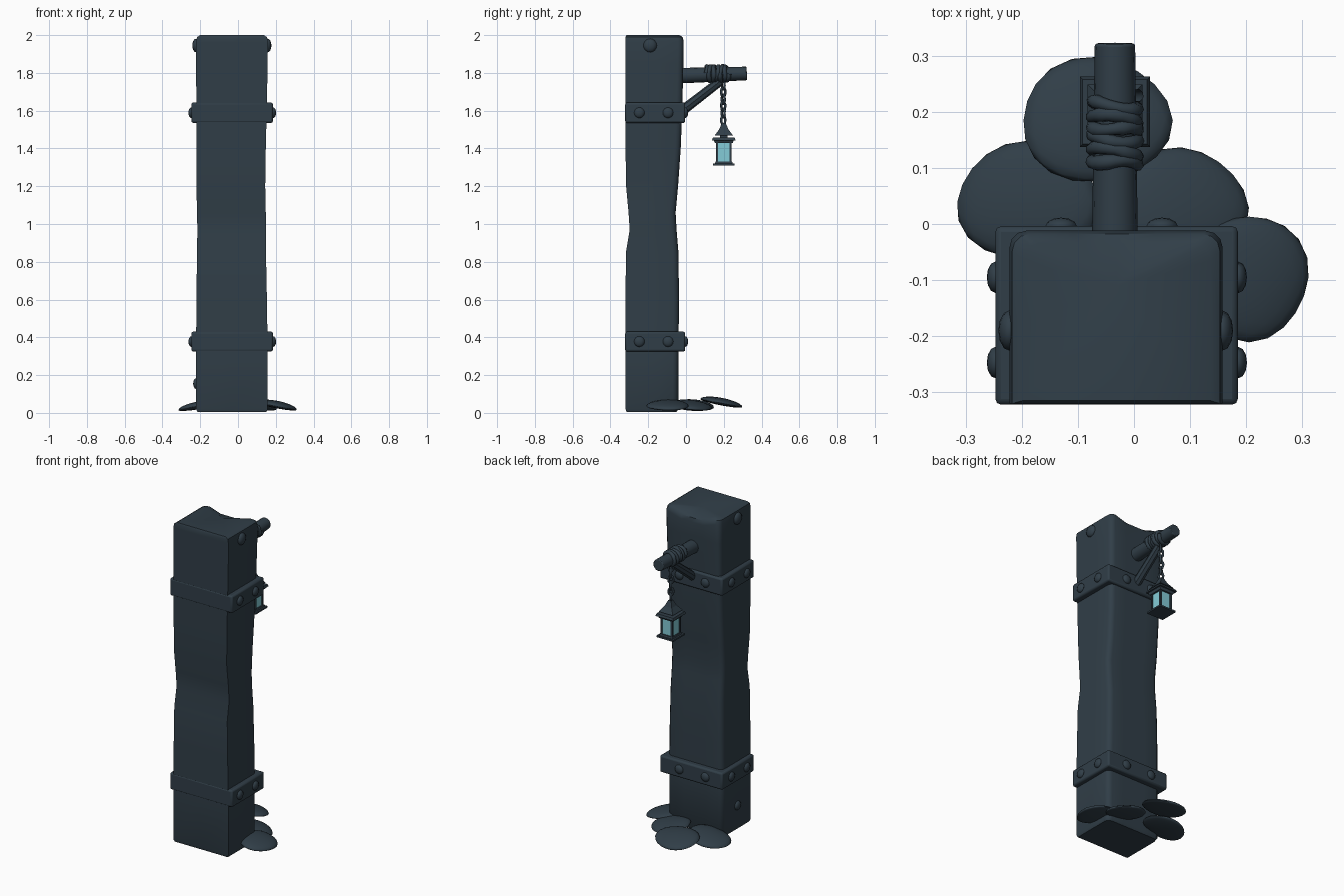
import bpy, bmesh, math, random
from mathutils import Vector, Matrix

random.seed(4)
if "Cube" in bpy.data.objects:
    bpy.data.objects.remove(bpy.data.objects["Cube"], do_unlink=True)


def material(name, colour):
    m = bpy.data.materials.new(name)
    m.use_nodes = True
    m.diffuse_color = (*colour, 1)
    m.node_tree.nodes["Principled BSDF"].inputs["Base Color"].default_value = (*colour, 1)
    return m


SLATE = material("dark slate", (0.030, 0.048, 0.064))
GLASS = material("pale cyan glass", (0.23, 0.60, 0.68))


def finish(name, bm, mat=SLATE, bevel=0, angle=40):
    bmesh.ops.recalc_face_normals(bm, faces=bm.faces)
    me = bpy.data.meshes.new(name)
    bm.to_mesh(me)
    bm.free()
    ob = bpy.data.objects.new(name, me)
    bpy.context.collection.objects.link(ob)
    me.materials.append(mat)
    if bevel:
        b = ob.modifiers.new("soft edges", "BEVEL")
        b.width, b.segments = bevel, 2
    bpy.ops.object.select_all(action="DESELECT")
    ob.select_set(True)
    bpy.context.view_layer.objects.active = ob
    bpy.ops.object.shade_smooth_by_angle(angle=math.radians(angle))
    return ob


def box(name, lo, hi, mat=SLATE, bevel=0):
    lo, hi = Vector(lo), Vector(hi)
    bm = bmesh.new()
    bmesh.ops.create_cube(bm, size=1, matrix=Matrix.Translation((lo + hi) / 2)
                          @ Matrix.Diagonal((*(hi - lo), 1)))
    return finish(name, bm, mat, bevel)


def rod(name, a, b, r1, r2, sides=16, bevel=0, spin=0):
    a, b = Vector(a), Vector(b)
    turn = (b - a).to_track_quat("Z", "Y").to_matrix().to_4x4()
    bm = bmesh.new()
    bmesh.ops.create_cone(bm, cap_ends=True, segments=sides, radius1=r1, radius2=r2,
                          depth=(b - a).length,
                          matrix=Matrix.Translation((a + b) / 2) @ turn @ Matrix.Rotation(spin, 4, "Z"))
    return finish(name, bm, bevel=bevel)


def rivet(name, pos, radius, axis):
    # Flattened dome facing along the given axis
    scale = [radius] * 3
    scale[axis] = radius * 0.55
    bm = bmesh.new()
    bmesh.ops.create_uvsphere(bm, u_segments=12, v_segments=8, radius=1,
                              matrix=Matrix.Translation(pos) @ Matrix.Diagonal((*scale, 1)))
    finish(name, bm)


# Pillar: lofted sections of height, left, right, back and front extents
sections = [(0.005, -0.215, 0.15, -0.05, -0.315), (0.02, -0.222, 0.157, -0.04, -0.32),
            (0.32, -0.222, 0.157, -0.04, -0.32), (0.6, -0.22, 0.153, -0.037, -0.32),
            (0.85, -0.217, 0.148, -0.04, -0.318), (0.97, -0.215, 0.147, -0.05, -0.298),
            (1.06, -0.217, 0.147, -0.055, -0.304), (1.2, -0.22, 0.144, -0.042, -0.317),
            (1.4, -0.22, 0.147, -0.028, -0.32), (1.6, -0.22, 0.152, -0.02, -0.32),
            (1.85, -0.222, 0.157, -0.014, -0.32), (1.965, -0.222, 0.158, -0.012, -0.32),
            (1.99, -0.217, 0.153, -0.018, -0.32), (2.0, -0.2, 0.137, -0.035, -0.315)]


def outline(x0, x1, back, front, r=0.03):
    pts = [(x0, front), ((x0 + x1) / 2, front), (x1, front), (x1, (front + back) / 2)]
    for k in range(4):
        a = math.pi / 6 * k
        pts.append((x1 - r + r * math.cos(a), back - r + r * math.sin(a)))
    for t in (0.3, 0.5, 0.7):
        pts.append((x1 + (x0 - x1) * t, back))
    for k in range(4):
        a = math.pi / 2 + math.pi / 6 * k
        pts.append((x0 + r + r * math.cos(a), back - r + r * math.sin(a)))
    return pts + [(x0, (front + back) / 2)]


bm = bmesh.new()
rings = []
for z, x0, x1, back, front in sections:
    ring = []
    for i, (x, y) in enumerate(outline(x0, x1, back, front)):
        worn = 0.025 if z > 1.9 and i in (8, 9, 10) else 0
        ring.append(bm.verts.new((x, y, z - worn)))
    rings.append(ring)
for low, high in zip(rings, rings[1:]):
    for i in range(len(low)):
        j = (i + 1) % len(low)
        bm.faces.new((low[i], low[j], high[j], high[i]))
for ring in (rings[0], rings[-1]):
    hub = bm.verts.new(sum((v.co for v in ring), Vector()) / len(ring))
    for i in range(len(ring)):
        bm.faces.new((ring[i], ring[(i + 1) % len(ring)], hub))
finish("pillar", bm)

# Riveted bands
for label, z0, z1 in (("lower", 0.325, 0.43), ("upper", 1.535, 1.643)):
    box(label + "_band", (-0.247, -0.322, z0), (0.185, -0.004, z1), bevel=0.01)
    zm = (z0 + z1) / 2
    for x in (-0.247, 0.186):
        for y in (-0.247, -0.095):
            rivet(label + "_side_rivet", (x, y, zm), 0.028, 0)
    for x in (-0.13, 0.05):
        rivet(label + "_back_rivet", (x, -0.004, zm), 0.028, 1)
for x in (-0.222, 0.157):
    rivet("top_rivet", (x, -0.19, 1.945), 0.036, 0)
rivet("foot_rivet", (-0.222, -0.19, 0.155), 0.028, 0)

# Arm and brace
CX, LY = -0.034, 0.2
rod("arm", (CX, -0.04, 1.785), (CX, 0.322, 1.797), 0.041, 0.036, bevel=0.005)
rod("brace", (CX, -0.04, 1.585), (CX, 0.18, 1.755), 0.027, 0.024, 8)


def tube(name, pts, radius, cyclic=False):
    cu = bpy.data.curves.new(name, "CURVE")
    cu.dimensions = "3D"
    cu.bevel_depth, cu.bevel_resolution = radius, 2
    sp = cu.splines.new("POLY")
    sp.points.add(len(pts) - 1)
    for p, co in zip(sp.points, pts):
        p.co = (*co, 1)
        p.radius = random.uniform(0.85, 1.15)
    sp.use_cyclic_u = cyclic
    cu.materials.append(SLATE)
    ob = bpy.data.objects.new(name, cu)
    bpy.context.collection.objects.link(ob)


# Rope wrapped around the arm
turns, steps = 6, 20
rope = []
for i in range(turns * steps + 1):
    a = 2 * math.pi * i / steps
    rope.append((CX + 0.04 * math.cos(a), 0.105 + 0.12 * i / (turns * steps)
                 + 0.005 * math.sin(a * 1.7), 1.797 + 0.037 * math.sin(a)))
tube("rope_wrap", rope, 0.0125)

# Chain of alternating links
for i in range(6):
    z = 1.735 - 0.037 * i
    link = []
    for k in range(14):
        a = 2 * math.pi * k / 14
        side, up = 0.013 * math.cos(a), 0.024 * math.sin(a)
        spin = math.radians(35 + 90 * (i % 2))
        link.append((CX + side * math.cos(spin), LY - 0.003 + side * math.sin(spin), z + up))
    tube("chain_link", link, 0.0065, True)

# Lantern
Q = math.pi / 4


def tier(name, z0, z1, w0, w1):
    rod(name, (CX, LY, z0), (CX, LY, z1), w0 / math.sqrt(2), w1 / math.sqrt(2), 4, spin=Q)


tier("lantern_cap", 1.468, 1.5, 0.098, 0.05)
tier("lantern_crown", 1.5, 1.535, 0.05, 0.02)
tier("lantern_neck", 1.45, 1.47, 0.04, 0.04)
tier("lantern_eave", 1.443, 1.457, 0.125, 0.115)
tier("lantern_head", 1.428, 1.443, 0.094, 0.105)
tier("lantern_sill", 1.32, 1.33, 0.094, 0.088)
tier("lantern_base", 1.31, 1.32, 0.115, 0.115)
box("lantern_glass", (CX - 0.036, LY - 0.036, 1.33), (CX + 0.036, LY + 0.036, 1.43), GLASS)
for sx in (-1, 1):
    for sy in (-1, 1):
        px, py = CX + sx * 0.036, LY + sy * 0.036
        box("lantern_post", (px - 0.006, py - 0.006, 1.325), (px + 0.006, py + 0.006, 1.435))

# Flat stones leaning outward around the foot
stones = [(-0.068, 0.185, 0.052, 0.133, 0.113, 90), (-0.19, 0.04, 0.036, 0.128, 0.105, 160),
          (0.085, 0.03, 0.036, 0.118, 0.105, 40), (0.205, -0.095, 0.036, 0.108, 0.112, 0)]
for x, y, z, rx, ry, lean in stones:
    out = math.radians(lean)
    tilt = Matrix.Rotation(0.19, 4, Vector((-math.sin(out), math.cos(out), 0)))
    bm = bmesh.new()
    bmesh.ops.create_icosphere(bm, subdivisions=3, radius=1)
    for v in bm.verts:
        wob = 1 + 0.035 * math.sin(3 * math.atan2(v.co.y, v.co.x) + lean)
        v.co = Vector((v.co.x * rx * wob, v.co.y * ry * wob, v.co.z * (0.028 if v.co.z > 0 else 0.012)))
    bm.transform(Matrix.Translation((x, y, z)) @ tilt)
    for v in bm.verts:
        v.co.z = max(v.co.z, 0)
    finish("foot_stone", bm, angle=60)
